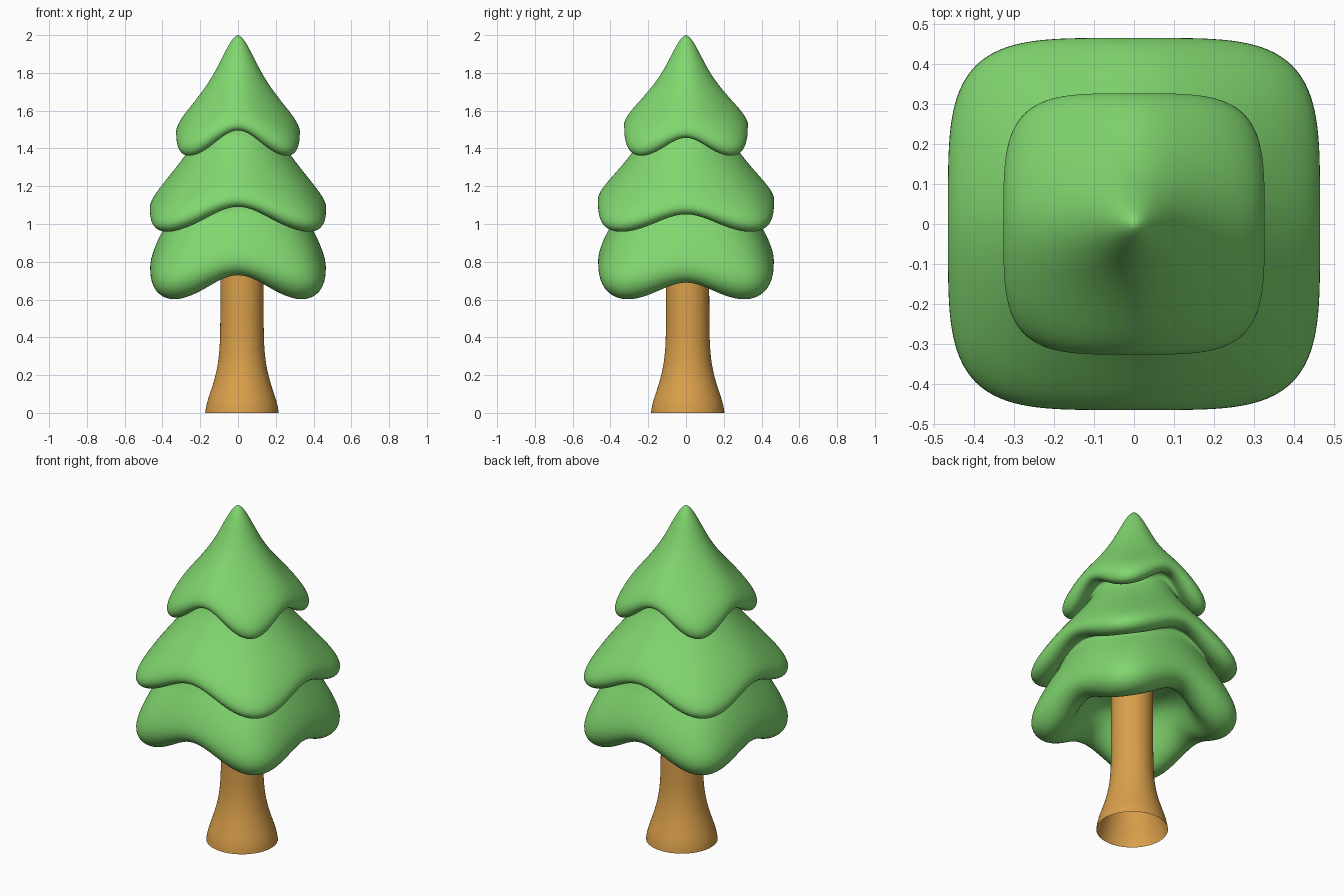
import bpy, bmesh
from math import sin, cos, pi

if "Cube" in bpy.data.objects:
    bpy.data.objects.remove(bpy.data.objects["Cube"])


def material(name, color):
    m = bpy.data.materials.new(name)
    m.diffuse_color = (*color, 1)
    m.use_nodes = True
    m.node_tree.nodes["Principled BSDF"].inputs["Base Color"].default_value = m.diffuse_color
    return m


def loft(name, rings, segs, mat, tip=None, center=(0, 0), cap_end=False):
    """Rings are (half width, squareness, z at mid side, z at corner)."""
    bm = bmesh.new()
    loops = []
    for a, n, zm, zc in rings:
        loop = []
        for i in range(segs):
            t = 2 * pi * i / segs
            c, s = cos(t), sin(t)
            r = a * (abs(c) ** n + abs(s) ** n) ** (-1 / n)
            droop = (1 - cos(4 * t)) / 2
            # left and right edges hang a little lower than front and back
            tilt = -0.02 * cos(2 * t) * min(1, (zm - zc) / 0.1)
            loop.append(bm.verts.new((center[0] + r * c, center[1] + r * s,
                                      zm + (zc - zm) * droop + tilt)))
        loops.append(loop)
    for up, low in zip(loops, loops[1:]):
        for i in range(segs):
            j = (i + 1) % segs
            bm.faces.new((up[i], low[i], low[j], up[j]))
    if tip is not None:
        v = bm.verts.new((center[0], center[1], tip))
        for i in range(segs):
            bm.faces.new((v, loops[0][i], loops[0][(i + 1) % segs]))
    if cap_end:
        bm.faces.new(loops[-1][::-1])
    bmesh.ops.recalc_face_normals(bm, faces=bm.faces)
    for f in bm.faces:
        f.smooth = True
    me = bpy.data.meshes.new(name)
    bm.to_mesh(me)
    bm.free()
    me.materials.append(mat)
    ob = bpy.data.objects.new(name, me)
    bpy.context.collection.objects.link(ob)
    sub = ob.modifiers.new("smooth", 'SUBSURF')
    sub.levels = sub.render_levels = 2
    return ob


green = material("foliage_green", (0.22, 0.68, 0.16))
brown = material("bark_brown", (0.70, 0.35, 0.07))

# Foliage: three draped tiers in one skin, ending in a hollow underside
foliage = [
    # top tier
    (0.035, 2, 1.975, 1.975), (0.08, 2, 1.89, 1.89), (0.13, 2.1, 1.79, 1.78),
    (0.21, 2.6, 1.68, 1.635), (0.305, 3.6, 1.575, 1.50), (0.336, 4.3, 1.51, 1.41),
    (0.315, 4.3, 1.475, 1.355), (0.27, 4, 1.48, 1.36), (0.235, 3.5, 1.505, 1.41),
    # middle tier
    (0.21, 3, 1.48, 1.43), (0.28, 3, 1.37, 1.32), (0.38, 3.5, 1.25, 1.18),
    (0.452, 4.4, 1.165, 1.065), (0.475, 4.6, 1.105, 0.995), (0.445, 4.5, 1.07, 0.952),
    (0.39, 4.2, 1.075, 0.96), (0.355, 3.9, 1.10, 1.01),
    # bottom tier
    (0.36, 3.6, 1.05, 0.99), (0.405, 3.8, 0.97, 0.91), (0.448, 4.3, 0.88, 0.80),
    (0.473, 4.6, 0.79, 0.70), (0.45, 4.5, 0.73, 0.625), (0.395, 4.2, 0.705, 0.592),
    (0.335, 4, 0.72, 0.61), (0.285, 3.5, 0.77, 0.69), (0.25, 3, 0.85, 0.81),
    (0.20, 2.5, 0.89, 0.88), (0.10, 2, 0.90, 0.90),
]
loft("foliage", foliage, 48, green, tip=2.004, cap_end=True)

# Trunk: slightly off centre, flared at the open foot
trunk = [(r, 2, z, z) for r, z in [
    (0.115, 0.92), (0.115, 0.70), (0.116, 0.45), (0.119, 0.33), (0.134, 0.22),
    (0.165, 0.12), (0.190, 0.05), (0.197, 0.0)]]
loft("trunk", trunk, 24, brown, center=(0.021, 0.009))
